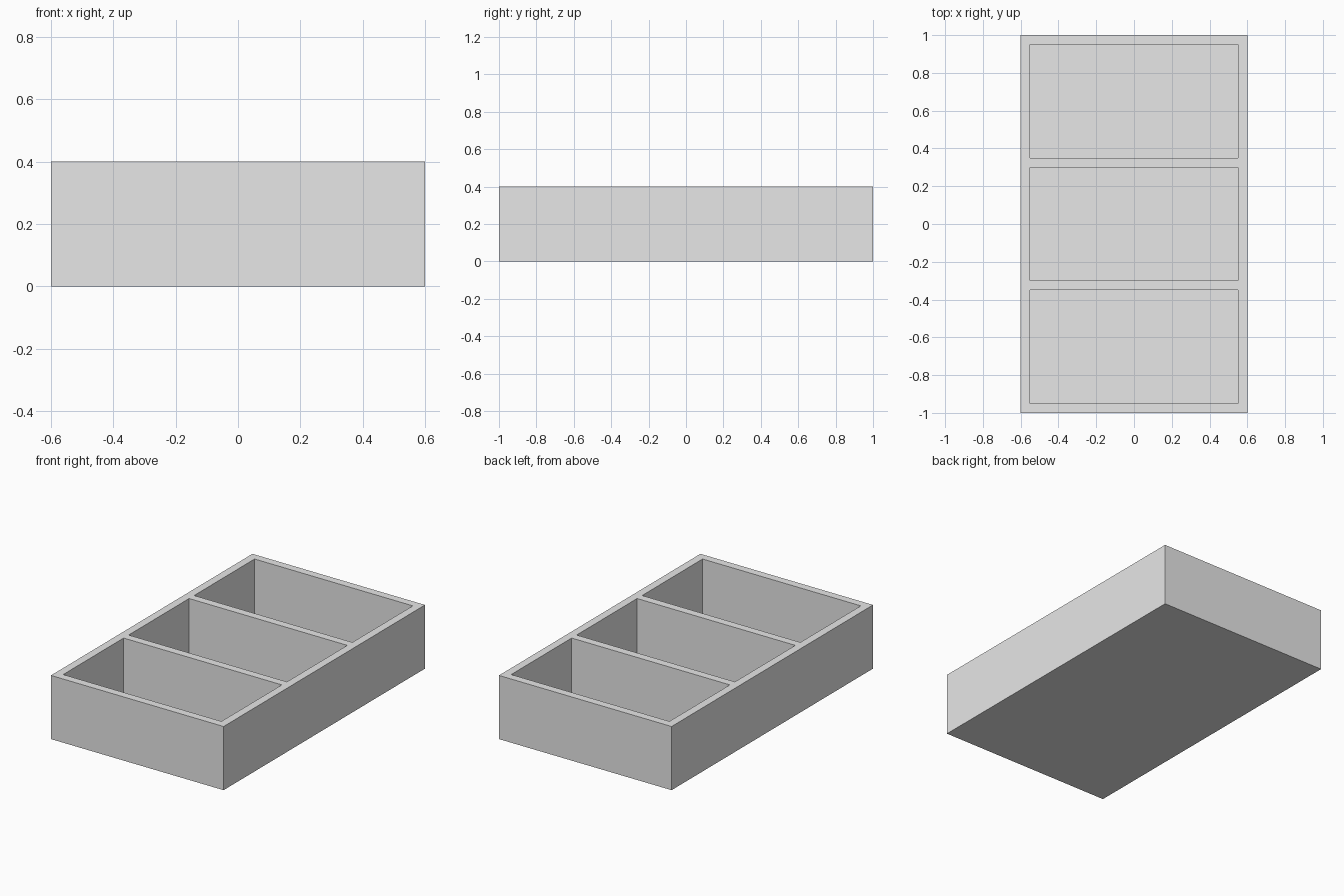
import bpy
import bmesh
from mathutils import Vector, Matrix

if "Cube" in bpy.data.objects:
    bpy.data.objects.remove(bpy.data.objects["Cube"], do_unlink=True)

SIZE = Vector((1.2, 2.0, 0.4))
WALL = 0.05
COMPARTMENTS = 3
POCKET = (SIZE.y - WALL * (COMPARTMENTS + 1)) / COMPARTMENTS

# Plain grey material
grey = bpy.data.materials.new("light_grey")
grey.use_nodes = True
colour = (0.8, 0.8, 0.8, 1)
grey.diffuse_color = colour
grey.node_tree.nodes["Principled BSDF"].inputs["Base Color"].default_value = colour

# Solid outer block standing on the ground
bm = bmesh.new()
bmesh.ops.create_cube(bm, size=1, matrix=Matrix.Translation((0, 0, SIZE.z / 2)) @ Matrix.Diagonal((*SIZE, 1)))


def cut(axis, position):
    """Add an edge loop across the block."""
    normal = Vector((0, 0, 0))
    normal[axis] = 1
    bmesh.ops.bisect_plane(bm, geom=bm.verts[:] + bm.edges[:] + bm.faces[:],
                           plane_co=normal * position, plane_no=normal)


# Edge loops outlining the rim and the dividers
for side in (-1, 1):
    cut(0, side * (SIZE.x / 2 - WALL))
starts = [-SIZE.y / 2 + WALL + i * (POCKET + WALL) for i in range(COMPARTMENTS)]
for start in starts:
    cut(1, start)
    cut(1, start + POCKET)


def is_pocket(face):
    c = face.calc_center_median()
    return (face.normal.z > 0.9 and abs(c.x) < SIZE.x / 2 - WALL
            and any(s < c.y < s + POCKET for s in starts))


# Sink each compartment down to the floor
bm.normal_update()
pockets = [f for f in bm.faces if is_pocket(f)]
sunk = bmesh.ops.extrude_face_region(bm, geom=pockets)["geom"]
bmesh.ops.translate(bm, vec=(0, 0, WALL - SIZE.z),
                    verts=[v for v in sunk if isinstance(v, bmesh.types.BMVert)])
leftover = [f for f in pockets if f.is_valid]
if leftover:
    bmesh.ops.delete(bm, geom=leftover, context="FACES_ONLY")
bmesh.ops.recalc_face_normals(bm, faces=bm.faces[:])

mesh = bpy.data.meshes.new("divided_tray")
bm.to_mesh(mesh)
bm.free()
mesh.materials.append(grey)
tray = bpy.data.objects.new("divided_tray", mesh)
bpy.context.collection.objects.link(tray)
